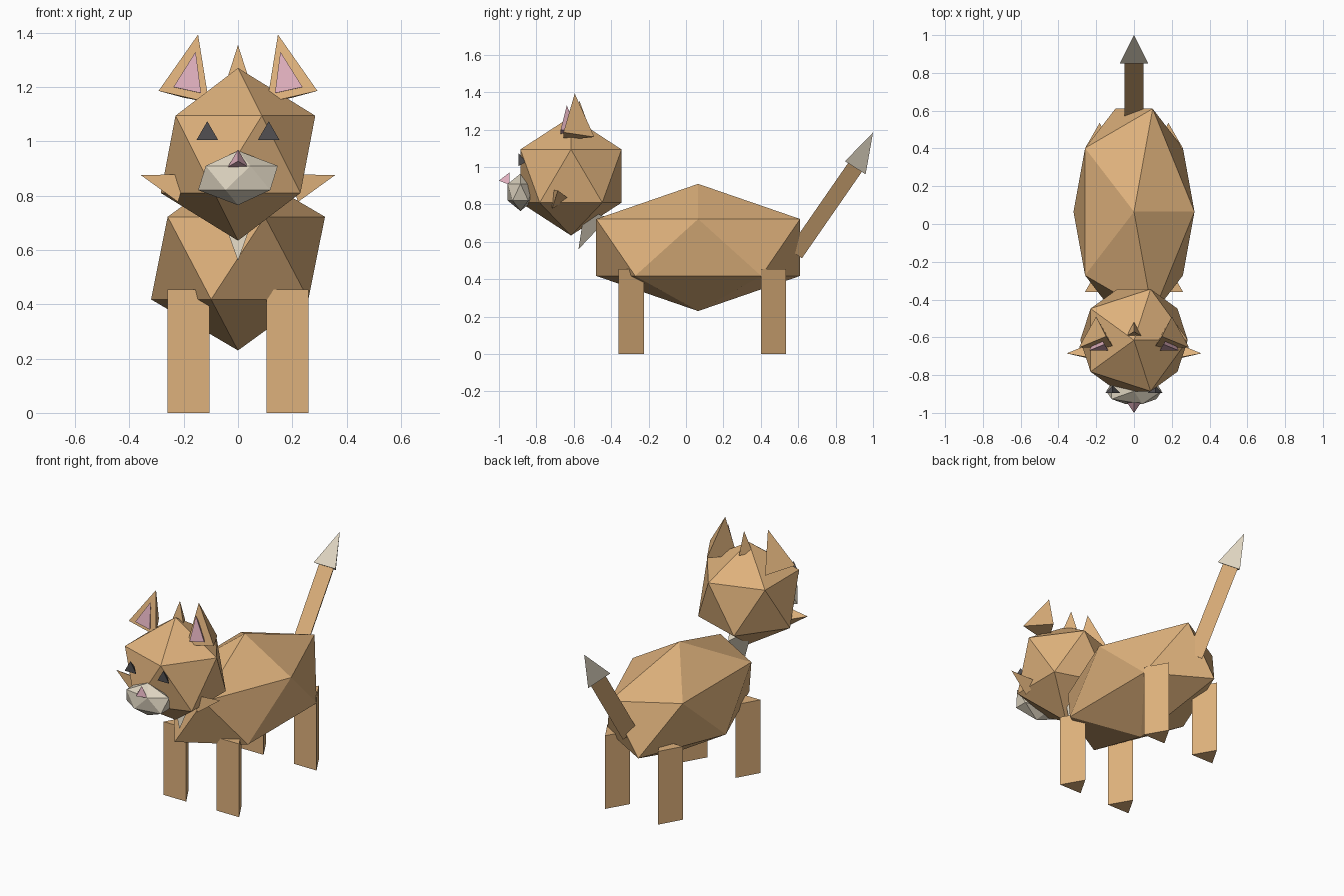
import bpy, bmesh
from mathutils import Matrix, Vector

if "Cube" in bpy.data.objects:
    bpy.data.objects.remove(bpy.data.objects["Cube"], do_unlink=True)


def material(name, color):
    mat = bpy.data.materials.new(name)
    mat.use_nodes = True
    rgba = (*color, 1)
    mat.diffuse_color = rgba
    mat.node_tree.nodes["Principled BSDF"].inputs["Base Color"].default_value = rgba
    return mat


tan = material("tan_fur", (0.73, 0.44, 0.20))
cream = material("cream_fur", (0.73, 0.66, 0.53))
pink = material("pink_skin", (0.74, 0.43, 0.51))
dark = material("dark_eye", (0.085, 0.08, 0.085))


def finish(name, bm, mat):
    mesh = bpy.data.meshes.new(name)
    bm.to_mesh(mesh)
    bm.free()
    mesh.materials.append(mat)
    obj = bpy.data.objects.new(name, mesh)
    bpy.context.collection.objects.link(obj)
    return obj


def faceted_ball(name, center, radii, mat):
    """Twenty-sided ball stretched along the axes."""
    bm = bmesh.new()
    place = Matrix.Translation(center) @ Matrix.Diagonal((*radii, 1))
    bmesh.ops.create_icosphere(bm, subdivisions=1, radius=1, matrix=place)
    return finish(name, bm, mat)


def spike(name, base, tip, radius, corner, mat, tip_radius=0):
    """Three-sided cone or post from base to tip, one corner turned toward a direction."""
    base, tip = Vector(base), Vector(tip)
    axis = (tip - base).normalized()
    up = Vector(corner)
    up = (up - axis * up.dot(axis)).normalized()
    frame = Matrix((up.cross(axis), up, axis)).transposed().to_4x4()
    bm = bmesh.new()
    bmesh.ops.create_cone(
        bm, cap_ends=True, segments=3, radius1=radius, radius2=tip_radius,
        depth=(tip - base).length,
        matrix=Matrix.Translation((base + tip) / 2) @ frame)
    if not tip_radius:
        bmesh.ops.remove_doubles(bm, verts=bm.verts, dist=0.0001)
    return finish(name, bm, mat)


BACK, UP = (0, 1, 0), (0, 0, 1)

# Body, head and muzzle
faceted_ball("body", (0, 0.065, 0.57), (0.358, 0.641, 0.34), tan)
faceted_ball("head", (0, -0.615, 0.952), (0.318, 0.318, 0.318), tan)
faceted_ball("muzzle", (0, -0.885, 0.865), (0.164, 0.08, 0.1), cream)

# Nose, head tuft and chest fur
spike("nose", (0, -0.945, 0.927), (0, -1, 0.927), 0.043, UP, pink)
spike("head_tuft", (0, -0.57, 1.22), (0, -0.57, 1.355), 0.05, BACK, tan)
spike("chest_fur", (0, -0.5, 0.76), (0, -0.575, 0.56), 0.09, BACK, cream)

# Parts repeated on both sides
for side, s in (("left", 1), ("right", -1)):
    spike(f"{side}_eye", (s * 0.113, -0.895, 1.028), (s * 0.113, -0.855, 1.028), 0.046, UP, dark)
    spike(f"{side}_ear", (s * 0.2, -0.6, 1.163), (s * 0.147, -0.595, 1.393), 0.11, BACK, tan)
    spike(f"{side}_inner_ear", (s * 0.187, -0.64, 1.188), (s * 0.156, -0.637, 1.33), 0.06, BACK, pink)
    spike(f"{side}_cheek_tuft", (s * 0.205, -0.685, 0.828), (s * 0.357, -0.685, 0.875), 0.062, BACK, tan)
    for end, y in (("front", -0.315), ("back", 0.445)):
        spike(f"{side}_{end}_leg", (s * 0.182, y, 0), (s * 0.182, y, 0.455), 0.09, BACK, tan, tip_radius=0.09)

# Tail with a pale tip
spike("tail", (0, 0.572, 0.545), (0, 0.917, 1.043), 0.058, BACK, tan, tip_radius=0.058)
spike("tail_tip", (0, 0.887, 1.008), (0, 1, 1.185), 0.087, BACK, cream)
